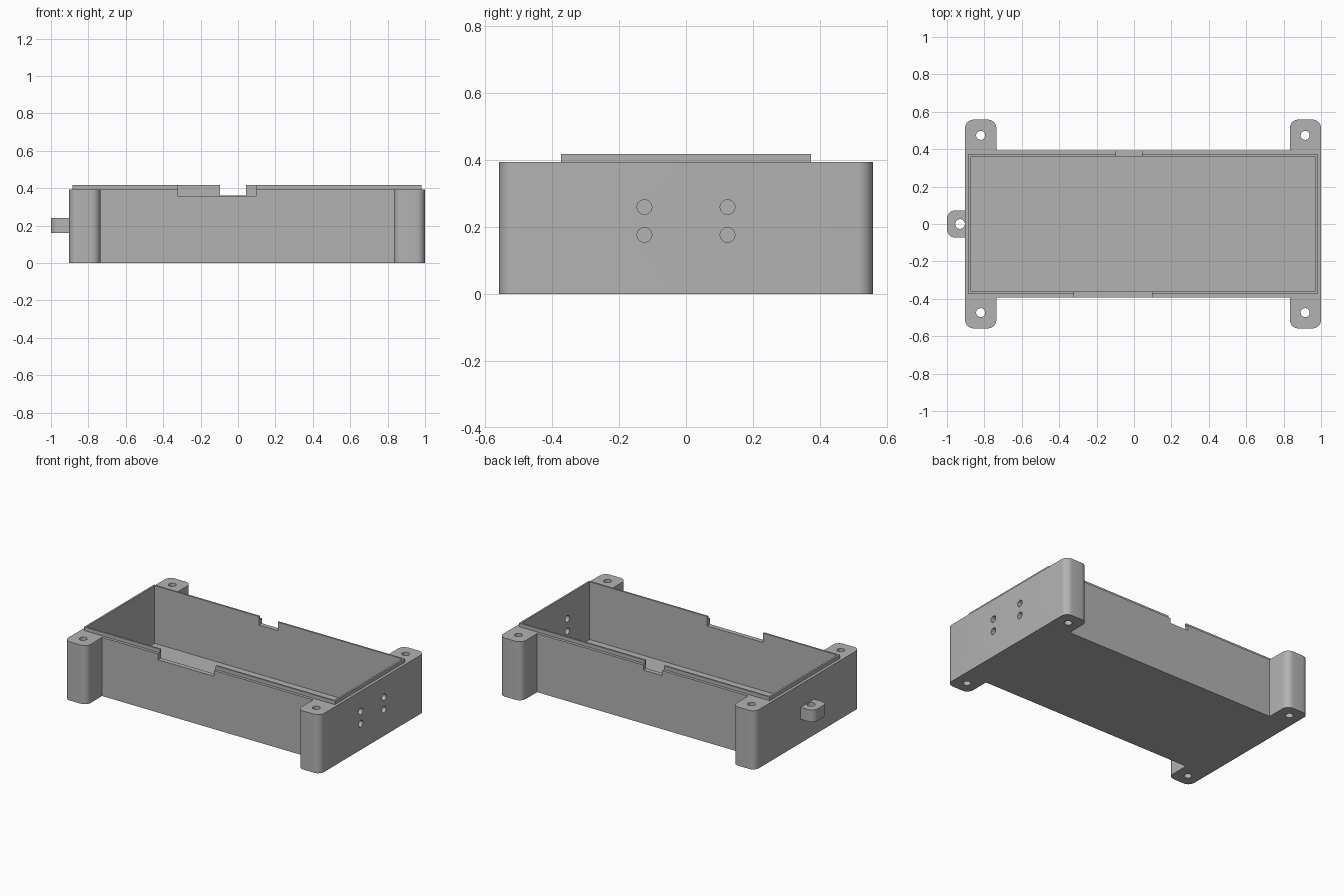
import bpy, bmesh, math
from mathutils import Matrix, Vector

cube = bpy.data.objects.get("Cube")
if cube:
    bpy.data.objects.remove(cube, do_unlink=True)

grey = bpy.data.materials.new("plain grey")
grey.use_nodes = True
colour = (0.45, 0.45, 0.45, 1)
grey.diffuse_color = colour
grey.node_tree.nodes["Principled BSDF"].inputs["Base Color"].default_value = colour

X0, X1, Y = -0.903, 1.0, 0.392      # box sides
TOP, RIM = 0.394, 0.418             # shoulder and lip heights
EAR_Y, EAR_W, R = 0.558, 0.167, 0.045


def finish(name, bm):
    bmesh.ops.recalc_face_normals(bm, faces=bm.faces)
    mesh = bpy.data.meshes.new(name)
    bm.to_mesh(mesh)
    bm.free()
    mesh.materials.append(grey)
    ob = bpy.data.objects.new(name, mesh)
    bpy.context.collection.objects.link(ob)
    return ob


def prism(name, outline, z0, z1):
    """Extrude a flat outline from z0 to z1."""
    bm = bmesh.new()
    face = bm.faces.new([bm.verts.new((x, y, z0)) for x, y in outline])
    out = bmesh.ops.extrude_face_region(bm, geom=[face])
    moved = [v for v in out["geom"] if isinstance(v, bmesh.types.BMVert)]
    bmesh.ops.translate(bm, verts=moved, vec=(0, 0, z1 - z0))
    return finish(name, bm)


def box(name, x0, x1, y0, y1, z0, z1):
    return prism(name, [(x0, y0), (x1, y0), (x1, y1), (x0, y1)], z0, z1)


def rod(name, centre, radius, depth, axis="Z"):
    bm = bmesh.new()
    turn = Matrix.Rotation(math.pi / 2, 4, "Y") if axis == "X" else Matrix()
    bmesh.ops.create_cone(bm, cap_ends=True, segments=32, radius1=radius, radius2=radius,
                          depth=depth, matrix=Matrix.Translation(centre) @ turn)
    return finish(name, bm)


def arc(cx, cy, start, r=R, steps=8):
    """Quarter round, anticlockwise from the start angle in degrees."""
    angles = [math.radians(start + 90 * i / steps) for i in range(steps + 1)]
    return [(cx + r * math.cos(a), cy + r * math.sin(a)) for a in angles]


def cut(ob, cutters):
    for c in cutters:
        mod = ob.modifiers.new("cut", "BOOLEAN")
        mod.operation, mod.solver, mod.object = "DIFFERENCE", "EXACT", c
    mesh = bpy.data.meshes.new_from_object(
        ob.evaluated_get(bpy.context.evaluated_depsgraph_get()))
    ob.modifiers.clear()
    ob.data = mesh


# Box outline with four rounded mounting ears, front half then mirrored back half
front = [(X0, 0)]
for a, b in ((X0, X0 + EAR_W), (X1 - EAR_W, X1)):
    ear = arc(a + R, R - EAR_Y, 180) + arc(b - R, R - EAR_Y, 270)
    front += ear + [(b, -Y)] if a == X0 else [(a, -Y)] + ear
front.append((X1, 0))
back = [(x, -y) for x, y in reversed(front[1:-1])]
case = prism("case", front + back, 0, TOP)

# Raised lip around the opening
lip = box("lip", -0.884, 0.981, -0.373, 0.373, TOP, RIM)

# Cable tab on the end wall
tab = prism("end_tab", arc(-1 + R, R - 0.073, 180) + [(X0, -0.073), (X0, 0.073)]
            + arc(-1 + R, 0.073 - R, 90), 0.16, 0.24)

# Cutters: cavity, wall notches, screw holes and end-wall holes
cavity = box("cavity_cutter", -0.872, 0.969, -0.361, 0.361, 0.03, 0.6)
notches = [box("front_notch_cutter", -0.32, 0.095, -0.5, -0.3, 0.355, 0.6),
           box("back_notch_cutter", -0.097, 0.043, 0.3, 0.5, 0.36, 0.6)]
screws = [rod("screw_cutter", (x, s * 0.474, 0.2), 0.024, 1)
          for x in (-0.82, 0.915) for s in (-1, 1)]
wall_holes = [rod("wall_hole_cutter", (1, s * 0.124, z), 0.022, 0.2, "X")
              for z in (0.176, 0.259) for s in (-1, 1)]
tab_hole = rod("tab_hole_cutter", (-0.93, 0, 0.2), 0.026, 0.4)

cut(case, [cavity] + notches + screws + wall_holes)
cut(lip, [cavity] + notches)
cut(tab, [tab_hole])
for c in [cavity, tab_hole] + notches + screws + wall_holes:
    bpy.data.objects.remove(c, do_unlink=True)

# Smooth the rounds, keep the edges crisp
for ob in bpy.context.selected_objects:
    ob.select_set(False)
for ob in (case, lip, tab):
    ob.select_set(True)
bpy.context.view_layer.objects.active = case
bpy.ops.object.shade_smooth_by_angle(angle=math.radians(30))
